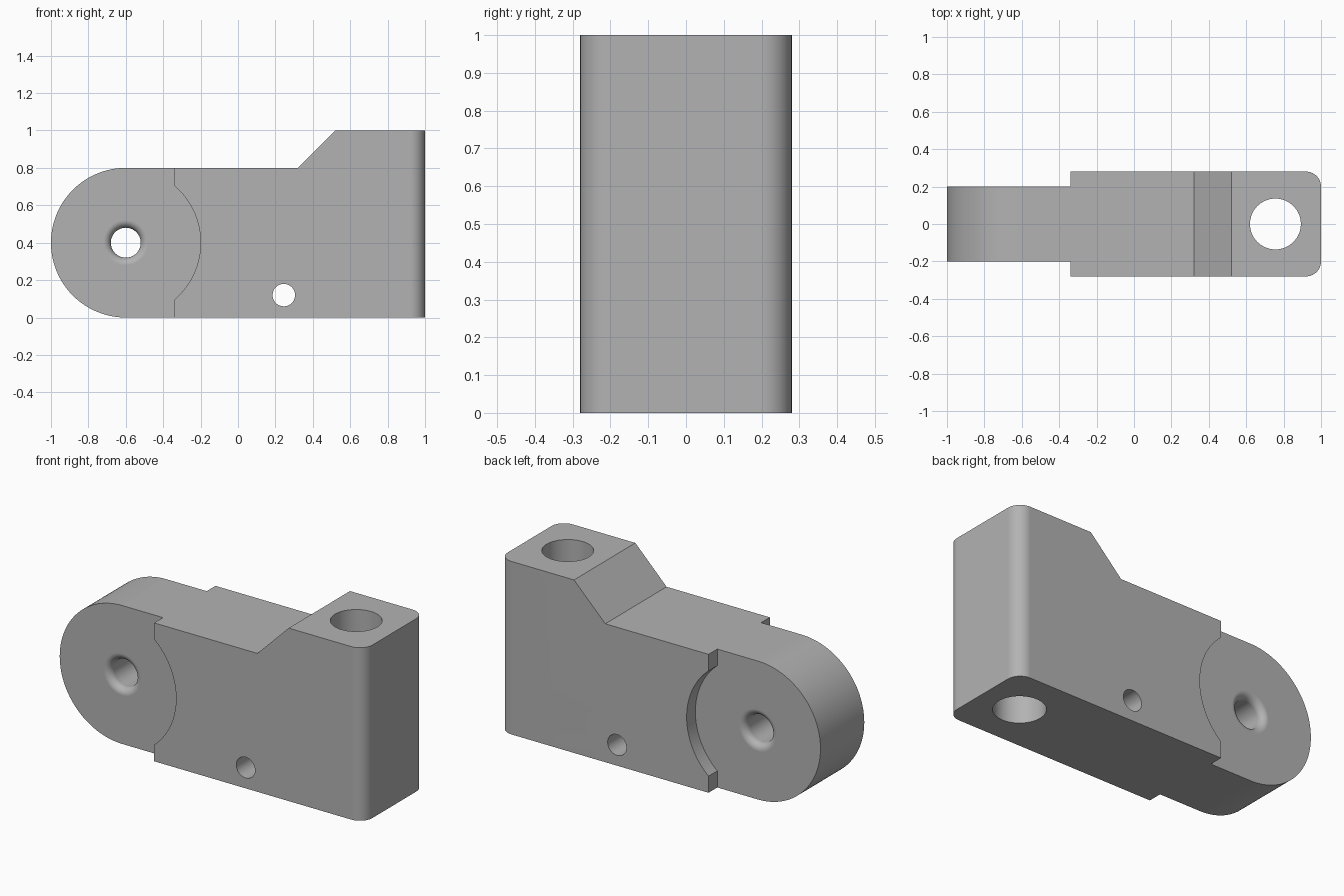
import bpy, bmesh
from math import sin, cos, pi, acos, radians
from mathutils import Matrix

if "Cube" in bpy.data.objects:
    bpy.data.objects.remove(bpy.data.objects["Cube"])

PIVOT_X, PIVOT_Z, PIVOT_R = -0.6, 0.4, 0.4
HALF, TONGUE = 0.28, 0.2          # half widths of body and tongue
SHOULDER_X = -0.34

grey = bpy.data.materials.new("plain grey")
grey.use_nodes = True
colour = (0.45, 0.45, 0.45, 1)
grey.diffuse_color = colour
grey.node_tree.nodes["Principled BSDF"].inputs["Base Color"].default_value = colour


def finish(name, bm):
    bmesh.ops.recalc_face_normals(bm, faces=bm.faces[:])
    mesh = bpy.data.meshes.new(name)
    bm.to_mesh(mesh)
    bm.free()
    mesh.materials.append(grey)
    ob = bpy.data.objects.new(name, mesh)
    bpy.context.collection.objects.link(ob)
    return ob


def slab(points, y0, y1):
    """Side profile (x, z) extruded along y."""
    bm = bmesh.new()
    face = bm.faces.new([bm.verts.new((x, y0, z)) for x, z in points])
    out = bmesh.ops.extrude_face_region(bm, geom=[face])
    for v in out["geom"]:
        if isinstance(v, bmesh.types.BMVert):
            v.co.y = y1
    return bm


def turned(name, profile, place, segments=64):
    """Closed solid of revolution from (radius, height) pairs."""
    bm = bmesh.new()
    rings = [[bm.verts.new((r * cos(2 * pi * i / segments), r * sin(2 * pi * i / segments), h))
              for i in range(segments)] for r, h in profile]
    for a, b in zip(rings, rings[1:]):
        for i in range(segments):
            j = (i + 1) % segments
            bm.faces.new((a[i], a[j], b[j], b[i]))
    bm.faces.new(rings[0])
    bm.faces.new(rings[-1])
    bm.transform(place)
    return finish(name, bm)


def arc(start, end, steps):
    angles = [start + (end - start) * i / steps for i in range(steps + 1)]
    return [(PIVOT_X + PIVOT_R * cos(a), PIVOT_Z + PIVOT_R * sin(a)) for a in angles]


# Body: rounded pivot end, raised block at the other end
outline = arc(pi / 2, 3 * pi / 2, 64) + [(1, 0), (1, 1), (0.52, 1), (0.32, 0.8)]
bm = slab(outline, -HALF, HALF)
corners = [e for e in bm.edges if all(v.co.x > 0.99 for v in e.verts)
           and abs(e.verts[0].co.z - e.verts[1].co.z) > 0.5]
bmesh.ops.bevel(bm, geom=corners, offset=0.08, segments=12, profile=0.5, affect='EDGES')
body = finish("clevis_body", bm)

# Recess on each side of the tongue, with a curved shoulder
spread = acos((SHOULDER_X - PIVOT_X) / PIVOT_R)
recess = arc(-spread, spread, 40) + [(SHOULDER_X, 1.2), (-1.2, 1.2), (-1.2, -0.2), (SHOULDER_X, -0.2)]
cutters = [finish("recess_cutter", slab(recess, s * TONGUE, s * 0.4)) for s in (-1, 1)]

# Pivot hole with rounded lips
lip, bore = 0.04, 0.08
upper = [(bore + lip, 0.35)] + [
    (bore + lip - lip * sin(a), TONGUE - lip + lip * cos(a))
    for a in (pi / 2 * i / 10 for i in range(11))]
flare = upper + [(r, -h) for r, h in reversed(upper)]
sideways = Matrix.Rotation(pi / 2, 4, 'X')
cutters.append(turned("pivot_cutter", flare,
                      Matrix.Translation((PIVOT_X, 0, PIVOT_Z)) @ sideways))

# Small cross hole and large upright hole
cutters.append(turned("cross_hole_cutter", [(0.06, -0.5), (0.06, 0.5)],
                      Matrix.Translation((0.245, 0, 0.12)) @ sideways))
cutters.append(turned("upright_hole_cutter", [(0.136, -0.5), (0.136, 1.5)],
                      Matrix.Translation((0.756, 0, 0))))

# Cut, then shade
bpy.context.view_layer.objects.active = body
body.select_set(True)
for cutter in cutters:
    mod = body.modifiers.new("cut", 'BOOLEAN')
    mod.operation, mod.solver, mod.object = 'DIFFERENCE', 'EXACT', cutter
    bpy.ops.object.modifier_apply(modifier=mod.name)
    bpy.data.objects.remove(cutter)
bpy.ops.object.shade_smooth_by_angle(angle=radians(30))
normals = body.modifiers.new("even_normals", 'WEIGHTED_NORMAL')
normals.keep_sharp = True
